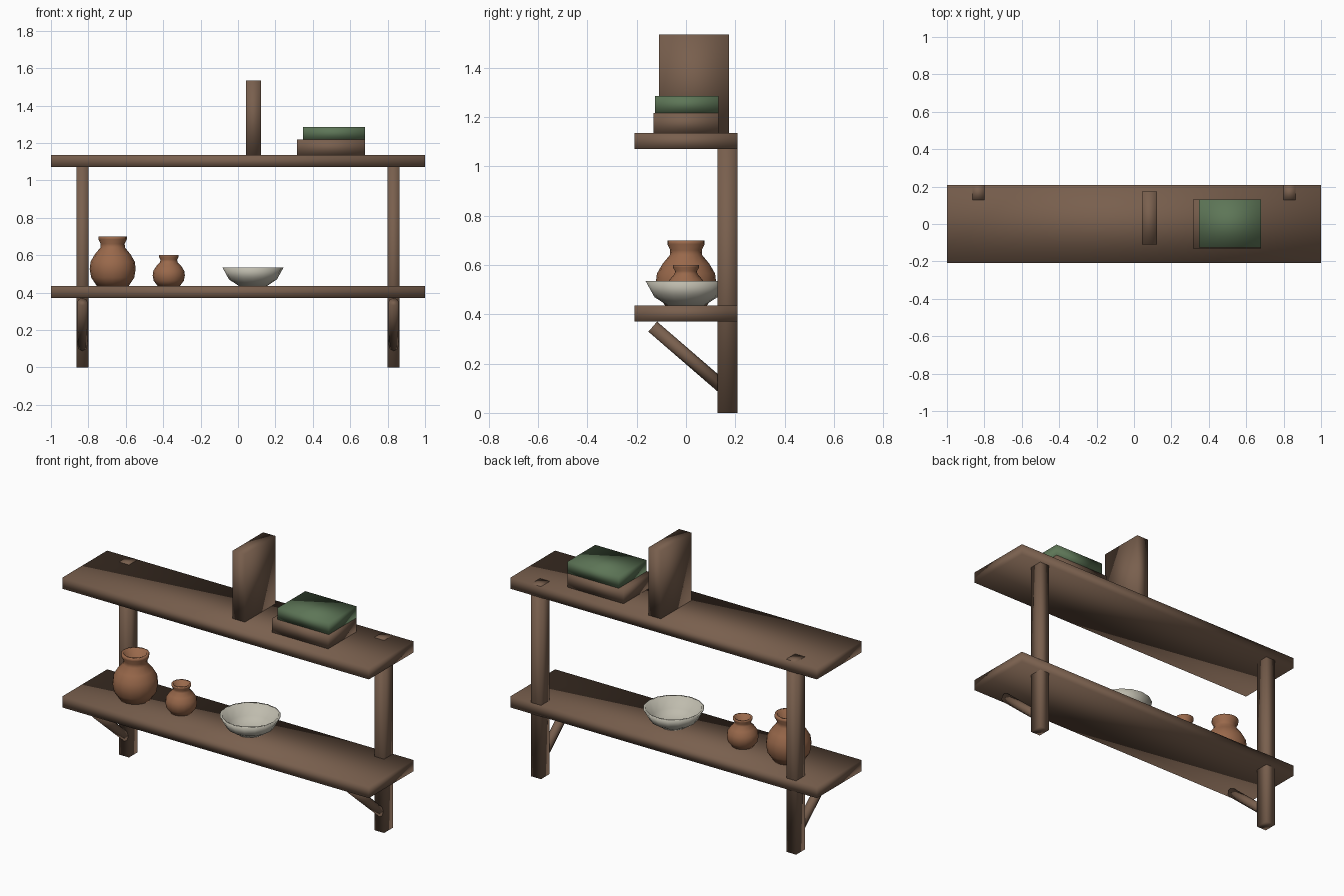
import bpy, bmesh, math
from mathutils import Vector

if "Cube" in bpy.data.objects:
    bpy.data.objects.remove(bpy.data.objects["Cube"])


def material(name, rgb):
    m = bpy.data.materials.new(name)
    m.diffuse_color = (*rgb, 1)
    m.use_nodes = True
    m.node_tree.nodes["Principled BSDF"].inputs["Base Color"].default_value = m.diffuse_color
    return m


wood = material("brown wood", (0.19, 0.115, 0.075))
clay = material("terracotta", (0.32, 0.14, 0.07))
green = material("green cover", (0.11, 0.18, 0.095))
glaze = material("pale glaze", (0.52, 0.50, 0.42))


def finish(name, bm, mat):
    bmesh.ops.recalc_face_normals(bm, faces=bm.faces)
    for f in bm.faces:
        f.smooth = True
    me = bpy.data.meshes.new(name)
    bm.to_mesh(me)
    bm.free()
    me.materials.append(mat)
    ob = bpy.data.objects.new(name, me)
    bpy.context.collection.objects.link(ob)
    return ob


def box(name, xs, ys, zs, mat):
    bm = bmesh.new()
    bmesh.ops.create_cube(bm, size=1)
    for v in bm.verts:
        v.co = [(r[0] + r[1]) / 2 + c * (r[1] - r[0]) for c, r in zip(v.co, (xs, ys, zs))]
    return finish(name, bm, mat)


def rod(name, a, b, radius, mat):
    a, b = Vector(a), Vector(b)
    bm = bmesh.new()
    bmesh.ops.create_cone(bm, cap_ends=True, segments=8, radius1=radius,
                          radius2=radius, depth=(b - a).length)
    ob = finish(name, bm, mat)
    ob.location = (a + b) / 2
    ob.rotation_euler = (b - a).to_track_quat('Z', 'Y').to_euler()


def lathe(name, profile, loc, mat, seg=16, sr=1, sz=1):
    bm = bmesh.new()
    vs = [bm.verts.new((r * sr, 0, z * sz)) for r, z in profile]
    es = [bm.edges.new(p) for p in zip(vs, vs[1:])]
    bmesh.ops.spin(bm, geom=vs + es, cent=(0, 0, 0), axis=(0, 0, 1),
                   angle=math.tau, steps=seg, use_duplicate=False)
    bmesh.ops.remove_doubles(bm, verts=bm.verts, dist=1e-4)
    ob = finish(name, bm, mat)
    ob.location = loc


# Two planks
for name, z in (("lower_shelf", 0.37), ("upper_shelf", 1.07)):
    box(name, (-1, 1), (-0.209, 0.209), (z, z + 0.065), wood)

# Rear posts and diagonal braces
for side, s in (("left", -1), ("right", 1)):
    x = 0.832 * s
    box(side + "_post", (x - 0.032, x + 0.032), (0.127, 0.208), (0, 1.136), wood)
    rod(side + "_brace", (x, -0.135, 0.35), (x, 0.16, 0.095), 0.027, wood)

# Items on the upper shelf
box("upright_book", (0.042, 0.122), (-0.11, 0.174), (1.135, 1.535), wood)
box("lower_book", (0.315, 0.68), (-0.132, 0.132), (1.135, 1.217), wood)
box("upper_book", (0.347, 0.68), (-0.126, 0.131), (1.217, 1.286), green)

# Open jars and bowl on the lower shelf
jar = [(0, 0), (0.085, 0), (0.115, 0.045), (0.123, 0.09), (0.118, 0.13), (0.095, 0.17),
       (0.066, 0.205), (0.064, 0.225), (0.076, 0.25), (0.076, 0.265),
       (0.062, 0.265), (0.052, 0.22), (0, 0.2)]
lathe("large_jar", jar, (-0.67, 0, 0.435), clay)
lathe("small_jar", jar, (-0.37, 0, 0.435), clay, sr=0.7, sz=0.625)
bowl = [(0, 0), (0.075, 0), (0.128, 0.035), (0.164, 0.1), (0.152, 0.1),
        (0.118, 0.042), (0.07, 0.012), (0, 0.012)]
lathe("bowl", bowl, (0.08, 0, 0.435), glaze)
